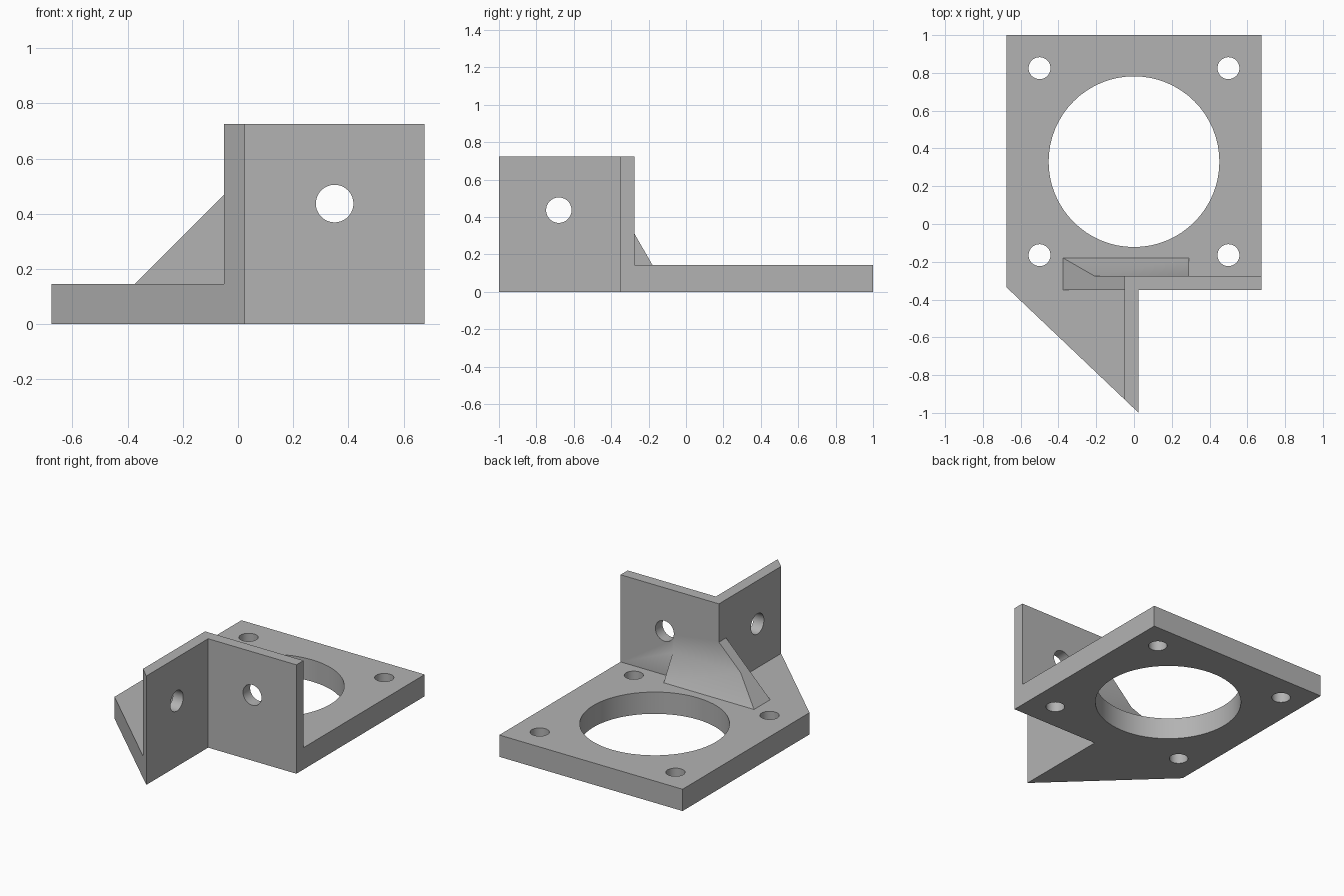
import bpy
import bmesh
from mathutils import Matrix, Vector

cube = bpy.data.objects.get("Cube")
if cube:
    bpy.data.objects.remove(cube, do_unlink=True)

GREY = (0.45, 0.45, 0.45, 1)
metal = bpy.data.materials.new("plain grey")
metal.use_nodes = True
metal.diffuse_color = GREY
metal.node_tree.nodes["Principled BSDF"].inputs["Base Color"].default_value = GREY

T = 0.145              # base thickness
TOP = 0.725            # wall height
OUT, IN = -0.35, -0.275  # outer and inner wall planes


def make_object(name, bm):
    bmesh.ops.recalc_face_normals(bm, faces=bm.faces)
    mesh = bpy.data.meshes.new(name)
    bm.to_mesh(mesh)
    bm.free()
    mesh.materials.append(metal)
    obj = bpy.data.objects.new(name, mesh)
    bpy.context.collection.objects.link(obj)
    return obj


def prism(name, points, direction):
    """Extrude a closed outline along a direction."""
    bm = bmesh.new()
    face = bm.faces.new([bm.verts.new(p) for p in points])
    ext = bmesh.ops.extrude_face_region(bm, geom=[face])
    verts = [g for g in ext["geom"] if isinstance(g, bmesh.types.BMVert)]
    bmesh.ops.translate(bm, verts=verts, vec=direction)
    return make_object(name, bm)


def drill(name, center, radius, axis, depth=0.4):
    """Cylinder used to cut a round hole."""
    bm = bmesh.new()
    rot = Vector((0, 0, 1)).rotation_difference(Vector(axis)).to_matrix().to_4x4()
    bmesh.ops.create_cone(bm, cap_ends=True, segments=64, radius1=radius,
                          radius2=radius, depth=depth,
                          matrix=Matrix.Translation(center) @ rot)
    obj = make_object(name, bm)
    obj.hide_render = True
    return obj


def combine(target, tool, operation):
    """Apply a boolean and discard the tool."""
    mod = target.modifiers.new(operation, "BOOLEAN")
    mod.operation = operation
    mod.solver = "EXACT"
    mod.object = tool
    graph = bpy.context.evaluated_depsgraph_get()
    mesh = bpy.data.meshes.new_from_object(target.evaluated_get(graph))
    target.modifiers.clear()
    target.data = mesh
    bpy.data.objects.remove(tool, do_unlink=True)


# Base plate with angled front corner
base = [(-0.675, 1), (0.675, 1), (0.675, OUT), (0.025, OUT), (0.025, -1), (-0.675, -0.335)]
bracket = prism("mounting_bracket", [(x, y, 0) for x, y in base], (0, 0, T))

# Two upright walls meeting in a corner
walls = [(0.675, OUT), (0.675, IN), (-0.05, IN), (-0.05, -0.929), (0.025, -1), (0.025, OUT)]
upright = prism("upright_walls", [(x, y, T / 2) for x, y in walls], (0, 0, TOP - T / 2))
combine(bracket, upright, "UNION")

# Triangular rib beside the corner
rib = [(-0.375, T), (-0.04, T + 0.335), (-0.04, T / 2), (-0.375, T / 2)]
combine(bracket, prism("side_rib", [(x, OUT, z) for x, z in rib], (0, IN - OUT, 0)), "UNION")

# Sloped gusset behind the wall, its end mitred to the rib slope
bm = bmesh.new()
for p in [(-0.375, -0.18, T), (0.29, -0.18, T), (-0.21, IN, 0.31), (0.29, IN, 0.31),
          (-0.375, IN, T), (-0.375, -0.18, T / 2), (0.29, -0.18, T / 2),
          (-0.375, IN, T / 2), (0.29, IN, T / 2)]:
    bm.verts.new(p)
bmesh.ops.convex_hull(bm, input=bm.verts)
combine(bracket, make_object("rear_gusset", bm), "UNION")

# Round openings: centre bore, four corner holes and one hole per wall
holes = [((0, 0.33, T / 2), 0.452, (0, 0, 1))]
holes += [((x, y, T / 2), 0.058, (0, 0, 1)) for x in (-0.5, 0.5) for y in (-0.165, 0.825)]
holes += [((0.35, -0.31, 0.437), 0.068, (0, 1, 0)), ((-0.01, -0.68, 0.437), 0.068, (1, 0, 0))]
for center, radius, axis in holes:
    combine(bracket, drill("hole_cutter", center, radius, axis), "DIFFERENCE")

# Merge coplanar faces and shade the bores smooth
bm = bmesh.new()
bm.from_mesh(bracket.data)
bmesh.ops.remove_doubles(bm, verts=bm.verts, dist=0.0001)
bmesh.ops.dissolve_limit(bm, angle_limit=0.01, verts=bm.verts, edges=bm.edges)
bm.to_mesh(bracket.data)
bm.free()
bpy.ops.object.select_all(action="DESELECT")
bracket.select_set(True)
bpy.context.view_layer.objects.active = bracket
bpy.ops.object.shade_smooth_by_angle()
